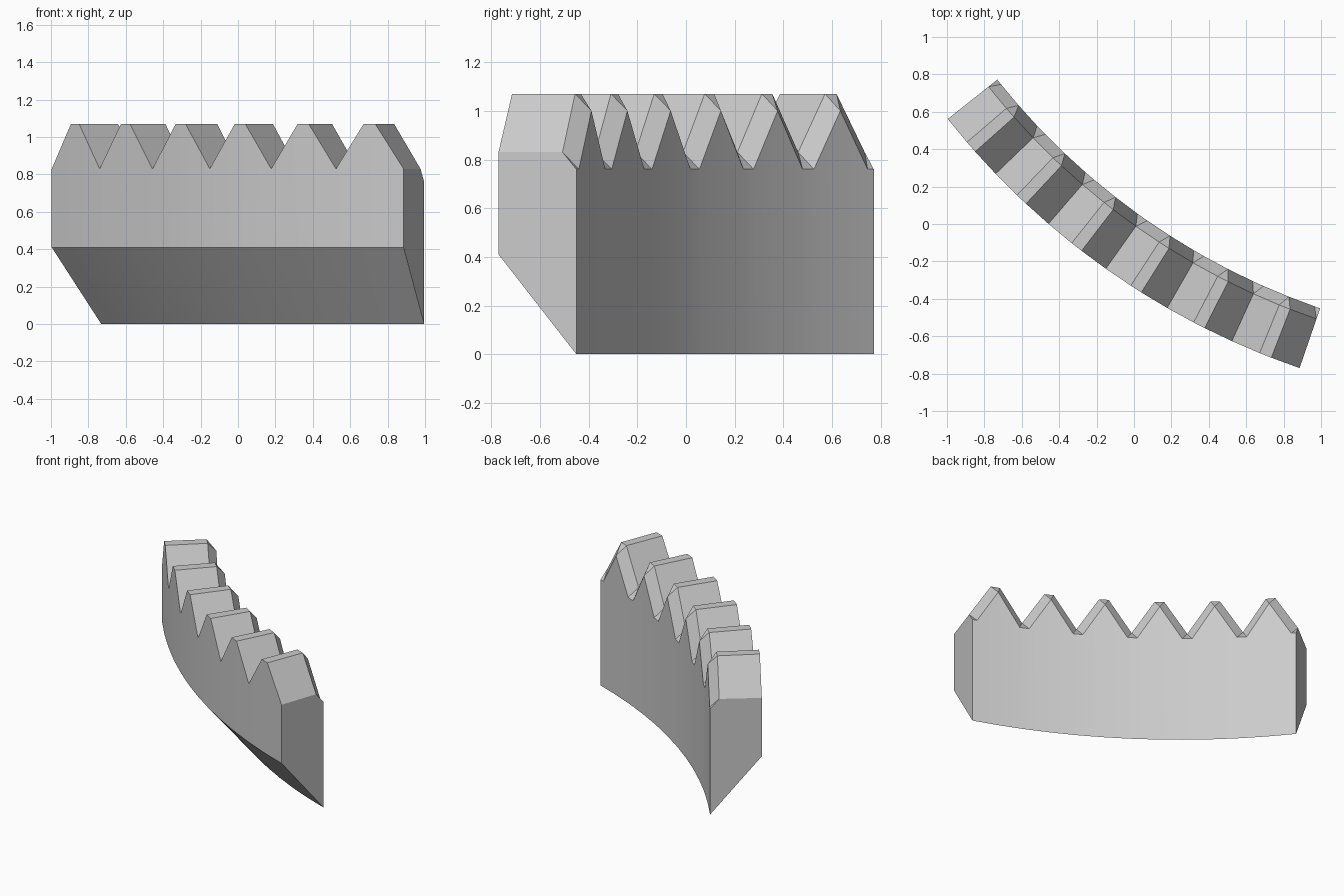
import bpy, bmesh, math

cube = bpy.data.objects.get("Cube")
if cube:
    bpy.data.objects.remove(cube, do_unlink=True)

# Arc layout seen from above
CX, CY = 2.222, 3.112
R_OUT, R_IN, BEVEL = 4.106, 3.768, 0.06
A0, A1 = math.radians(38.4), math.radians(71.0)
TEETH = 6
VALLEY, PEAK, DROP = 0.83, 1.07, 0.07
UNDERCUT = 0.41

# One tooth: (outer fraction, back fraction, raised)
TOOTH = [(0, 0, 0), (0, 0.09, 0), (0.414, 0.5, 1), (0.586, 0.5, 1), (1, 0.91, 0)]


def point(radius, frac, z):
    a = A0 + (A1 - A0) * frac / TEETH
    return (CX - radius * math.cos(a), CY - radius * math.sin(a), z)


def section(bm, outer, back, raised):
    """Cross-section of the wall: sloping underside, flat top, bevelled back edge."""
    top = PEAK if raised else VALLEY
    return [bm.verts.new(p) for p in (
        point(R_IN, back, 0),
        point(R_OUT, outer, UNDERCUT),
        point(R_OUT, outer, top),
        point(R_IN + BEVEL, outer, top),
        point(R_IN, back, top - DROP))]


# Curved serrated wall
bm = bmesh.new()
columns = [(t + o, t + b, r) for t in range(TEETH) for o, b, r in TOOTH]
columns.append((TEETH, TEETH, 0))
rings = [section(bm, *c) for c in columns]
for a, b in zip(rings, rings[1:]):
    for i in range(len(a)):
        j = (i + 1) % len(a)
        bm.faces.new((a[i], a[j], b[j], b[i]))
bm.faces.new(rings[0])
bm.faces.new(rings[-1])
bmesh.ops.remove_doubles(bm, verts=bm.verts, dist=0.0005)
bmesh.ops.recalc_face_normals(bm, faces=bm.faces)

mesh = bpy.data.meshes.new("serrated_wall")
bm.to_mesh(mesh)
bm.free()
wall = bpy.data.objects.new("serrated_wall", mesh)
bpy.context.collection.objects.link(wall)

# Plain grey
grey = bpy.data.materials.new("light_grey")
grey.use_nodes = True
colour = (0.6, 0.6, 0.6, 1)
grey.diffuse_color = colour
grey.node_tree.nodes["Principled BSDF"].inputs["Base Color"].default_value = colour
mesh.materials.append(grey)

# Soft shading along the curve, crisp tooth edges
bpy.ops.object.select_all(action='DESELECT')
wall.select_set(True)
bpy.context.view_layer.objects.active = wall
bpy.ops.object.shade_smooth_by_angle(angle=math.radians(15))
